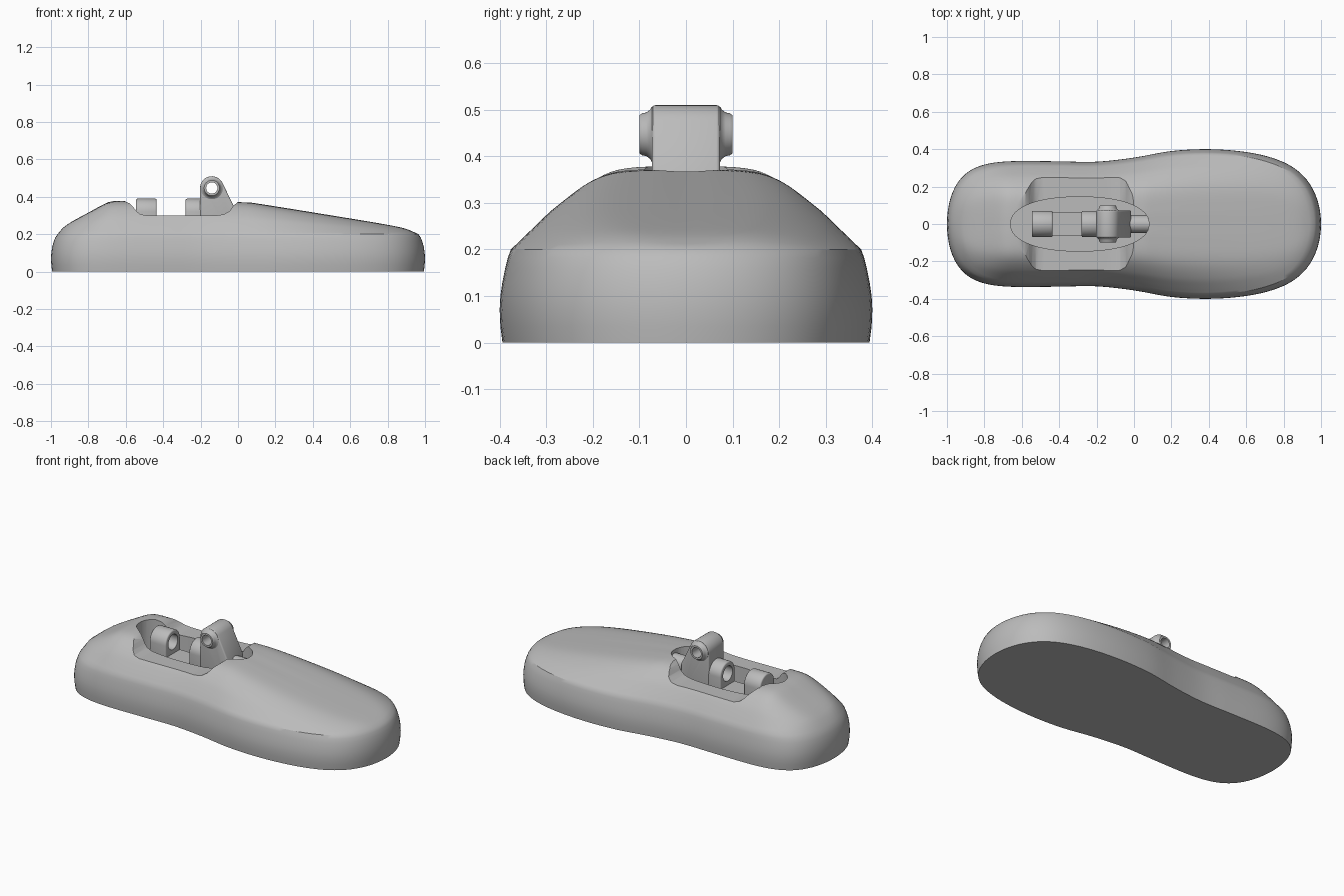
import bpy, bmesh, math
from mathutils import Vector

cube = bpy.data.objects.get("Cube")
if cube:
    bpy.data.objects.remove(cube, do_unlink=True)

grey = bpy.data.materials.new("satin grey")
grey.use_nodes = True
grey.diffuse_color = (0.5, 0.5, 0.5, 1)
grey.node_tree.nodes["Principled BSDF"].inputs["Base Color"].default_value = grey.diffuse_color


def smooth_curve(points):
    """Cubic interpolation through (position, value) pairs."""
    n = len(points)

    def slope(i):
        a, b = points[max(i - 1, 0)], points[min(i + 1, n - 1)]
        return (b[1] - a[1]) / (b[0] - a[0])

    def value(p):
        p = min(max(p, points[0][0]), points[-1][0])
        i = 0
        while i < n - 2 and p > points[i + 1][0]:
            i += 1
        (p0, v0), (p1, v1) = points[i], points[i + 1]
        d = p1 - p0
        t = (p - p0) / d
        return (v0 * (1 + 2 * t) * (1 - t) ** 2 + d * slope(i) * t * (1 - t) ** 2
                + v1 * t * t * (3 - 2 * t) + d * slope(i + 1) * t * t * (t - 1))
    return value


def make_object(name, bm, bevel=0):
    bmesh.ops.recalc_face_normals(bm, faces=bm.faces)
    mesh = bpy.data.meshes.new(name)
    bm.to_mesh(mesh)
    bm.free()
    obj = bpy.data.objects.new(name, mesh)
    bpy.context.collection.objects.link(obj)
    mesh.materials.append(grey)
    if bevel:
        mod = obj.modifiers.new("soft edges", "BEVEL")
        mod.width, mod.segments, mod.limit_method = bevel, 3, "ANGLE"
        mod.angle_limit = math.radians(40)
        activate(obj)
        bpy.ops.object.modifier_apply(modifier=mod.name)
    return obj


def activate(obj):
    bpy.ops.object.select_all(action="DESELECT")
    obj.select_set(True)
    bpy.context.view_layer.objects.active = obj


def finish(obj, angle=35):
    activate(obj)
    bpy.ops.object.shade_smooth_by_angle(angle=math.radians(angle))


def prism(name, outline, direction, bevel=0):
    bm = bmesh.new()
    face = bm.faces.new([bm.verts.new(p) for p in outline])
    top = bmesh.ops.extrude_face_region(bm, geom=[face])["geom"]
    bmesh.ops.translate(bm, vec=direction, verts=[v for v in top if isinstance(v, bmesh.types.BMVert)])
    return make_object(name, bm, bevel)


def lathe(name, profile, center, axis, bevel=0, sides=40):
    """Solid of revolution from (radius, distance along axis) pairs."""
    turn = Vector((0, 0, 1)).rotation_difference(Vector(axis))
    bm = bmesh.new()
    rings = []
    for r, h in profile:
        ring = []
        for k in range(sides):
            a = math.tau * k / sides
            ring.append(bm.verts.new(Vector(center) + turn @ Vector((r * math.cos(a), r * math.sin(a), h))))
        rings.append(ring)
    for a, b in zip(rings, rings[1:]):
        for k in range(sides):
            j = (k + 1) % sides
            bm.faces.new((a[k], a[j], b[j], b[k]))
    bm.faces.new(rings[0])
    bm.faces.new(rings[-1])
    return make_object(name, bm, bevel)


def cut(obj, cutter):
    mod = obj.modifiers.new("cut", "BOOLEAN")
    mod.operation, mod.solver, mod.object = "DIFFERENCE", "EXACT", cutter
    activate(obj)
    bpy.ops.object.modifier_apply(modifier=mod.name)
    bpy.data.objects.remove(cutter, do_unlink=True)


# Foot shell: plan outline, crest line and rounded cross-section
plan = smooth_curve([(-1, .33), (-.7, .338), (-.4, .335), (-.2, .333), (0, .355), (.2, .39),
                     (.4, .4), (.6, .386), (.8, .35), (1, .3)])
crest = smooth_curve([(-.965, .2), (-.95, .222), (-.9, .26), (-.8, .315), (-.7, .368), (-.66, .377),
                      (-.6, .378), (-.2, .378), (.05, .37), (.1, .364), (.5, .3), (.8, .25),
                      (.9, .228), (.965, .2)])
dome = smooth_curve([(0, 1), (.2, 1), (.43, .96), (.576, .84), (.735, .57), (.85, .27), (.94, 0)])


def half_width(x):
    return plan(x) * math.sqrt(max(0, 1 - abs(x) ** 10))


def roof(x, y):
    w = half_width(x / .965)
    f = dome(abs(y) / w) if w > .001 else 1
    return .2 + (crest(x) - .2) * f


COUNT = 128
outline = []
for k in range(COUNT):
    a = math.tau * k / COUNT
    x = math.cos(a)
    outline.append((x, math.copysign(half_width(x), math.sin(a))))

bm = bmesh.new()
rings = []
for z, sx, sy in ((0, .994, .985), (.035, .998, .996), (.07, 1, 1), (.1, .998, .996),
                  (.13, .994, .985), (.16, .986, .97), (.182, .977, .956)):
    rings.append([bm.verts.new((x * sx, y * sy, z)) for x, y in outline])
STEPS = 36
for i in range(STEPS):
    k = 1 - i / STEPS
    ring = []
    for x, y in outline:
        px, py = x * .965 * k, y * .94 * k
        ring.append(bm.verts.new((px, py, roof(px, py))))
    rings.append(ring)
for a, b in zip(rings, rings[1:]):
    for k in range(COUNT):
        j = (k + 1) % COUNT
        bm.faces.new((a[k], a[j], b[j], b[k]))
bm.faces.new(rings[0])
bm.faces.new(rings[-1])
shell = make_object("foot_shell", bm)

# Saddle cut straight across the instep
saddle = [(-.64, .6), (-.64, .39), (-.605, .376), (-.58, .365), (-.56, .345), (-.545, .325), (-.525, .308),
          (-.49, .3), (-.12, .3), (-.075, .306), (-.045, .324), (-.025, .352), (-.005, .368), (.02, .39), (.02, .6)]
cut(shell, prism("saddle_cutter", [(x, -.6, z) for x, z in saddle], (0, 1.2, 0)))

# Oval pocket holding the ankle mechanism
FLOOR = .2
oval = []
for k in range(64):
    a = math.tau * k / 64
    c, s = math.cos(a), math.sin(a)
    oval.append((-.29 + .37 * math.copysign(abs(c) ** .9, c),
                 .145 * math.copysign(abs(s) ** .9, s), FLOOR))
cut(shell, prism("pocket_cutter", oval, (0, 0, .5)))
finish(shell, 32)


# Arched spring barrels facing each other, each with a blind bore
def barrel(name, x0, x1, bore_start):
    arch = [(x0, -.07, .15)]
    for k in range(25):
        a = math.pi * (1 - k / 24)
        arch.append((x0, .07 * math.cos(a), .32 + .07 * math.sin(a)))
    arch.append((x0, .07, .15))
    obj = prism(name, arch, (x1 - x0, 0, 0), .008)
    cut(obj, lathe("bore_cutter", [(.045, 0), (.045, .1)], (bore_start, 0, .32), (1, 0, 0)))
    finish(obj)


barrel("rear_barrel", -.545, -.435, -.5)
barrel("front_barrel", -.28, -.17, -.32)

# Bed between the barrels
bm = bmesh.new()
bmesh.ops.create_cube(bm, size=1)
bmesh.ops.scale(bm, vec=(.2, .13, .1), verts=bm.verts)
bmesh.ops.translate(bm, vec=(-.36, 0, FLOOR), verts=bm.verts)
finish(make_object("barrel_bed", bm))

# Ankle lug with a rounded head and sloping front
PIVOT = (-.14, .447)
lug = [(-.203, .15)]
for k in range(17):
    a = math.radians(180 - 150 * k / 16)
    lug.append((PIVOT[0] + .063 * math.cos(a), PIVOT[1] + .063 * math.sin(a)))
lug += [(-.015, .335), (-.015, .15)]
ankle = prism("ankle_lug", [(x, -.073, z) for x, z in lug], (0, .146, 0), .008)
cut(ankle, lathe("pin_cutter", [(.03, -.2), (.03, .2)], (PIVOT[0], 0, PIVOT[1]), (0, 1, 0)))
finish(ankle)

# Flared bosses on both sides of the pivot
for side, label in ((1, "back"), (-1, "front")):
    boss = lathe("pivot_boss_" + label,
                 [(.06, .065), (.06, .073), (.053, .077), (.047, .085), (.045, .094), (.041, .1)],
                 (PIVOT[0], 0, PIVOT[1]), (0, side, 0))
    cut(boss, lathe("pin_cutter", [(.03, -.2), (.03, .2)], (PIVOT[0], 0, PIVOT[1]), (0, 1, 0)))
    finish(boss)

# Forward tongue locking the lug into the toe section
tongue = lathe("front_tongue", [(.047, 0), (.047, .12)], (-.04, 0, .3), (1, 0, 0))
finish(tongue)
